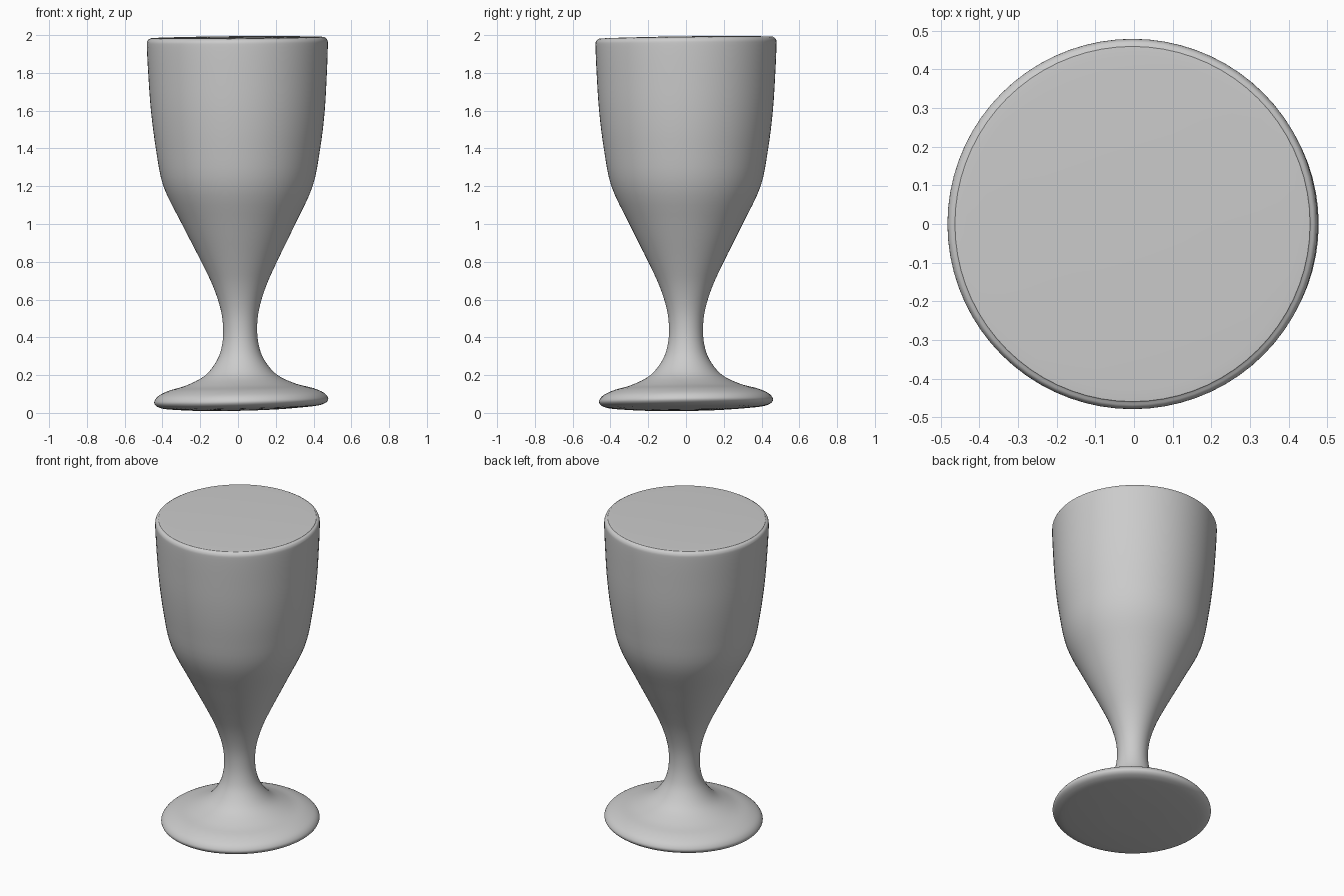
import bpy, bmesh, math
from mathutils import Vector

cube = bpy.data.objects.get("Cube")
if cube:
    bpy.data.objects.remove(cube, do_unlink=True)

grey = bpy.data.materials.new("plain grey")
grey.use_nodes = True
colour = (0.6, 0.6, 0.6, 1)
grey.diffuse_color = colour
grey.node_tree.nodes["Principled BSDF"].inputs["Base Color"].default_value = colour

# Half outline (radius, height): underside, foot, stem, bowl, closed top
OUTLINE = [
    (0, .012), (.2, .015), (.38, .027), (.435, .038), (.458, .055), (.458, .075),
    (.435, .1), (.38, .125), (.29, .15), (.19, .2), (.125, .28), (.097, .36),
    (.09, .45), (.102, .55), (.14, .67), (.2, .8), (.3, 1.0), (.395, 1.2),
    (.435, 1.4), (.46, 1.6), (.473, 1.8), (.479, 1.94), (.476, 1.972),
    (.462, 1.984), (.43, 1.988), (.2, 1.992), (0, 1.993),
]


def smooth_path(points, steps=4):
    """Catmull-Rom curve through the outline points."""
    pts = [Vector(p) for p in points]
    pts = [pts[0]] + pts + [pts[-1]]
    path = []
    for a, b, c, d in zip(pts, pts[1:], pts[2:], pts[3:]):
        for i in range(steps):
            t = i / steps
            path.append(.5 * (2 * b + (c - a) * t + (2 * a - 5 * b + 4 * c - d) * t * t
                              + (3 * b - a - 3 * c + d) * t ** 3))
    return path + [pts[-1]]


# Turn the outline into a solid goblet
bm = bmesh.new()
ring = [bm.verts.new((max(p.x, 0), 0, p.y)) for p in smooth_path(OUTLINE)]
edges = [bm.edges.new(pair) for pair in zip(ring, ring[1:])]
bmesh.ops.spin(bm, geom=ring + edges, cent=(0, 0, 0), axis=(0, 0, 1),
               angle=math.tau, steps=72, use_merge=True)
bmesh.ops.remove_doubles(bm, verts=bm.verts, dist=.0005)

# Slightly uneven hand-made shape: tilted foot, leaning stem, sloping top
for v in bm.verts:
    x, y, z = v.co
    low = max(0, 1 - z / .5)
    high = max(0, (z - 1.5) / .5)
    v.co.z += low * (.025 * x + .015 * y) + high * (.008 * x + .012 * y)
    v.co.x += .018 * max(0, 1 - z / 1.2) - .004 * high
bmesh.ops.recalc_face_normals(bm, faces=bm.faces)

mesh = bpy.data.meshes.new("goblet")
bm.to_mesh(mesh)
bm.free()
mesh.materials.append(grey)
goblet = bpy.data.objects.new("goblet", mesh)
bpy.context.collection.objects.link(goblet)
bpy.context.view_layer.objects.active = goblet
goblet.select_set(True)
bpy.ops.object.shade_smooth_by_angle(angle=math.radians(50))
